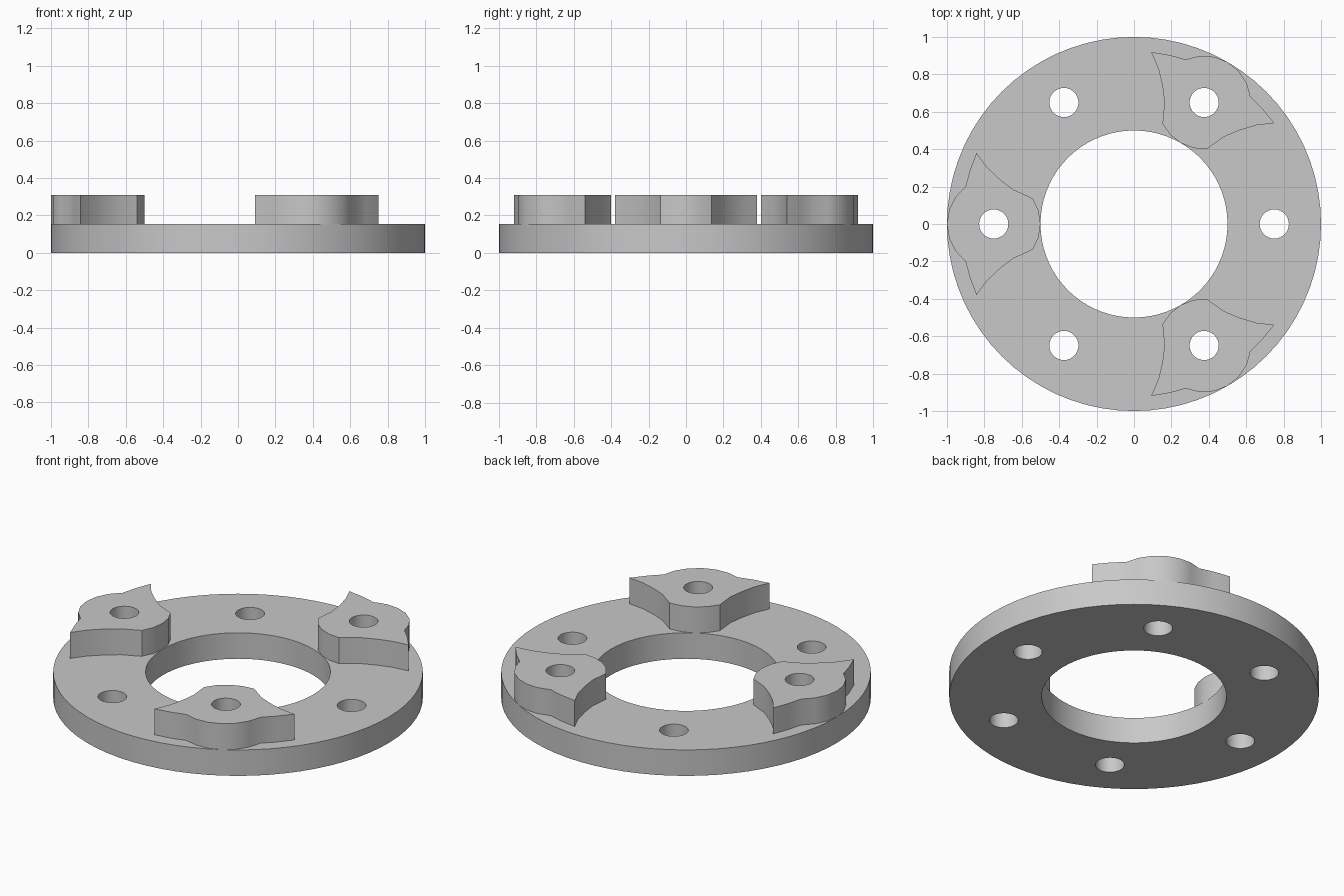
import bpy, bmesh
from math import cos, sin, pi, radians
from mathutils import Vector, Matrix

cube = bpy.data.objects.get("Cube")
if cube:
    bpy.data.objects.remove(cube, do_unlink=True)

PLATE_TOP, BOSS_TOP = 0.155, 0.31
BOLT_RADIUS, HOLE = 0.75, 0.078

grey = bpy.data.materials.new("plain grey")
grey.use_nodes = True
colour = (0.58, 0.58, 0.58, 1)
grey.diffuse_color = colour
grey.node_tree.nodes["Principled BSDF"].inputs["Base Color"].default_value = colour


def arc(centre, radius, start, end, steps):
    """Points on an arc, angles in degrees, both ends included."""
    angles = [radians(start + (end - start) * i / steps) for i in range(steps + 1)]
    return [(centre[0] + radius * cos(a), centre[1] + radius * sin(a)) for a in angles]


def circle(centre, radius, steps):
    return arc(centre, radius, 0, 360, steps)[:-1]


def extrude_outline(name, loops, bottom, top, turn=0):
    """Solid from an outer outline and hole outlines."""
    bm = bmesh.new()
    edges = []
    for loop in loops:
        verts = [bm.verts.new((x, y, bottom)) for x, y in loop]
        edges += [bm.edges.new((v, verts[i - 1])) for i, v in enumerate(verts)]
    bmesh.ops.triangle_fill(bm, edges=edges, use_beauty=True, use_dissolve=False)
    grown = bmesh.ops.extrude_face_region(bm, geom=bm.faces[:], use_keep_orig=True)
    raised = [g for g in grown["geom"] if isinstance(g, bmesh.types.BMVert)]
    bmesh.ops.translate(bm, verts=raised, vec=Vector((0, 0, top - bottom)))
    bmesh.ops.recalc_face_normals(bm, faces=bm.faces[:])
    bm.transform(Matrix.Rotation(turn, 4, "Z"))
    mesh = bpy.data.meshes.new(name)
    bm.to_mesh(mesh)
    bm.free()
    mesh.materials.append(grey)
    obj = bpy.data.objects.new(name, mesh)
    bpy.context.collection.objects.link(obj)
    bpy.ops.object.select_all(action="DESELECT")
    obj.select_set(True)
    bpy.context.view_layer.objects.active = obj
    bpy.ops.object.shade_smooth_by_angle(angle=radians(30))
    return obj


# Flat ring with six bolt holes
holes = [circle((BOLT_RADIUS * cos(i * pi / 3), BOLT_RADIUS * sin(i * pi / 3)), HOLE, 32)
         for i in range(6)]
extrude_outline("ring_plate", [circle((0, 0), 1, 72), circle((0, 0), 0.5, 72)] + holes,
                0, PLATE_TOP)

# Boss outline: round hub with two swept pointed wings
centre = (BOLT_RADIUS, 0)
wing = [(0.878, 0.285), (0.842, 0.38), (0.784, 0.302), (0.716, 0.238), (0.645, 0.184)]
outline = arc(centre, 0.25, -53, 53, 6) + wing
outline += arc(centre, 0.25, 147, 213, 4)
outline += [(x, -y) for x, y in reversed(wing)]

# Three bosses on alternate bolt holes
for name, angle in (("back_left_boss", 60), ("right_boss", 180), ("front_left_boss", 300)):
    extrude_outline(name, [outline, circle(centre, HOLE, 32)],
                    PLATE_TOP, BOSS_TOP, radians(angle))
